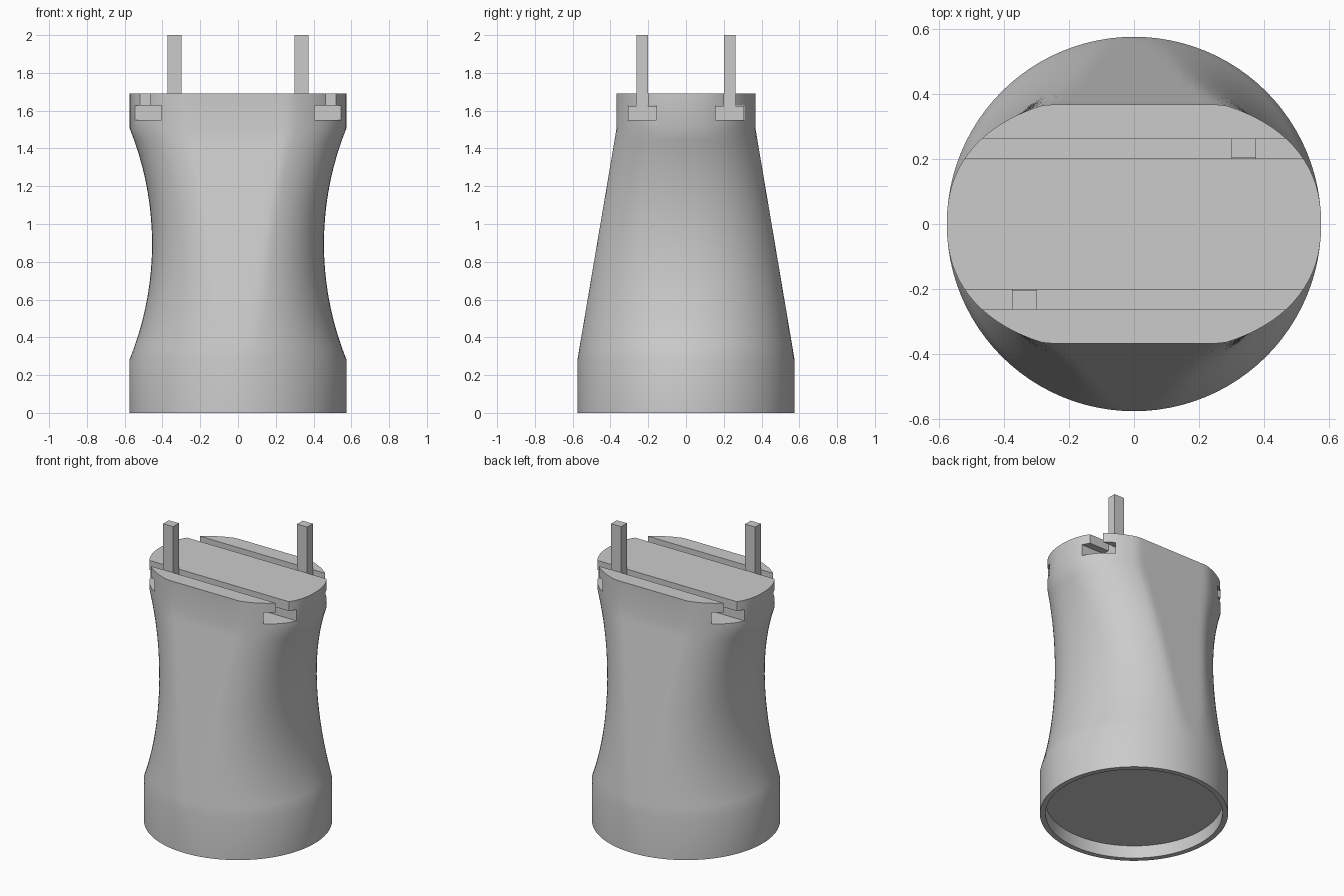
import bpy, bmesh, math

cube = bpy.data.objects.get("Cube")
if cube:
    bpy.data.objects.remove(cube, do_unlink=True)

RADIUS, TOP = 0.575, 1.69
SHOULDER_LOW, SHOULDER_HIGH = 0.28, 1.51
SEGMENTS = 96

grey = bpy.data.materials.new("plain grey")
grey.use_nodes = True
colour = (0.6, 0.6, 0.6, 1)
grey.diffuse_color = colour
grey.node_tree.nodes["Principled BSDF"].inputs["Base Color"].default_value = colour


def finish(bm, name):
    bmesh.ops.recalc_face_normals(bm, faces=bm.faces)
    mesh = bpy.data.meshes.new(name)
    bm.to_mesh(mesh)
    bm.free()
    obj = bpy.data.objects.new(name, mesh)
    bpy.context.collection.objects.link(obj)
    mesh.materials.append(grey)
    return obj


def section(z):
    """Outline at height z: round base, waisted sides, flattened front and back."""
    t = min(max((z - SHOULDER_LOW) / (SHOULDER_HIGH - SHOULDER_LOW), 0), 1)
    half, sag = (SHOULDER_HIGH - SHOULDER_LOW) / 2, 0.12
    arc = (half ** 2 + sag ** 2) / (2 * sag)
    dz = (2 * t - 1) * half
    a = RADIUS - sag + arc - math.sqrt(arc ** 2 - dz ** 2)
    flat = RADIUS + (0.367 - RADIUS) * t
    b = flat * (1 + 0.09 * t)
    power = 2 / (2 + 0.3 * math.sin(t * math.pi / 2))
    points = []
    for i in range(SEGMENTS):
        angle = 2 * math.pi * i / SEGMENTS
        c, s = math.cos(angle), math.sin(angle)
        x = math.copysign(a * abs(c) ** power, c)
        y = math.copysign(min(b * abs(s) ** power, flat), s)
        points.append((x, y, z))
    return points


# Waisted body lofted from the recessed underside up to the flat top
bm = bmesh.new()
rings = []
for z in (0.085, 0):
    rings.append([(x * 0.94, y * 0.94, z) for x, y, _ in section(0)])
steps = 18
heights = [0] + [SHOULDER_LOW + (SHOULDER_HIGH - SHOULDER_LOW) * i / steps
                 for i in range(steps + 1)] + [TOP]
rings += [section(z) for z in heights]
loops = [[bm.verts.new(p) for p in ring] for ring in rings]
for low, high in zip(loops, loops[1:]):
    for i in range(SEGMENTS):
        j = (i + 1) % SEGMENTS
        bm.faces.new((low[i], low[j], high[j], high[i]))
bm.faces.new(loops[0])
bm.faces.new(loops[-1])
body = finish(bm, "body")


def tee(name, x0, x1, y, top, gap=0.0):
    """Upside-down T profile extruded along x."""
    stem, head = 0.031 - gap, 0.077 - gap
    base, neck = 1.55 + gap, 1.627 - gap
    half = [(head, base), (head, neck), (stem, neck), (stem, top)]
    outline = half + [(-u, v) for u, v in reversed(half)]
    bm = bmesh.new()
    face = bm.faces.new([bm.verts.new((x0, y + u, v)) for u, v in outline])
    out = bmesh.ops.extrude_face_region(bm, geom=[face])
    moved = [v for v in out["geom"] if isinstance(v, bmesh.types.BMVert)]
    bmesh.ops.translate(bm, verts=moved, vec=(x1 - x0, 0, 0))
    return finish(bm, name)


# Two T slots, each holding a sliding prong
for side, label in ((-1, "front"), (1, "back")):
    y = 0.232 * side
    cutter = tee(label + "_slot_cutter", -0.8, 0.8, y, TOP + 0.1)
    cutter.hide_render = True
    mod = body.modifiers.new(label + "_slot", 'BOOLEAN')
    mod.operation, mod.solver, mod.object = 'DIFFERENCE', 'EXACT', cutter
    bpy.context.view_layer.objects.active = body
    bpy.ops.object.modifier_apply(modifier=mod.name)
    bpy.data.objects.remove(cutter, do_unlink=True)
    x = 0.337 * side
    tee(label + "_prong", x - 0.0375, x + 0.0375, y, 2.0, 0.001)

bpy.ops.object.select_all(action='DESELECT')
body.select_set(True)
bpy.context.view_layer.objects.active = body
bpy.ops.object.shade_smooth_by_angle(angle=math.radians(35))
